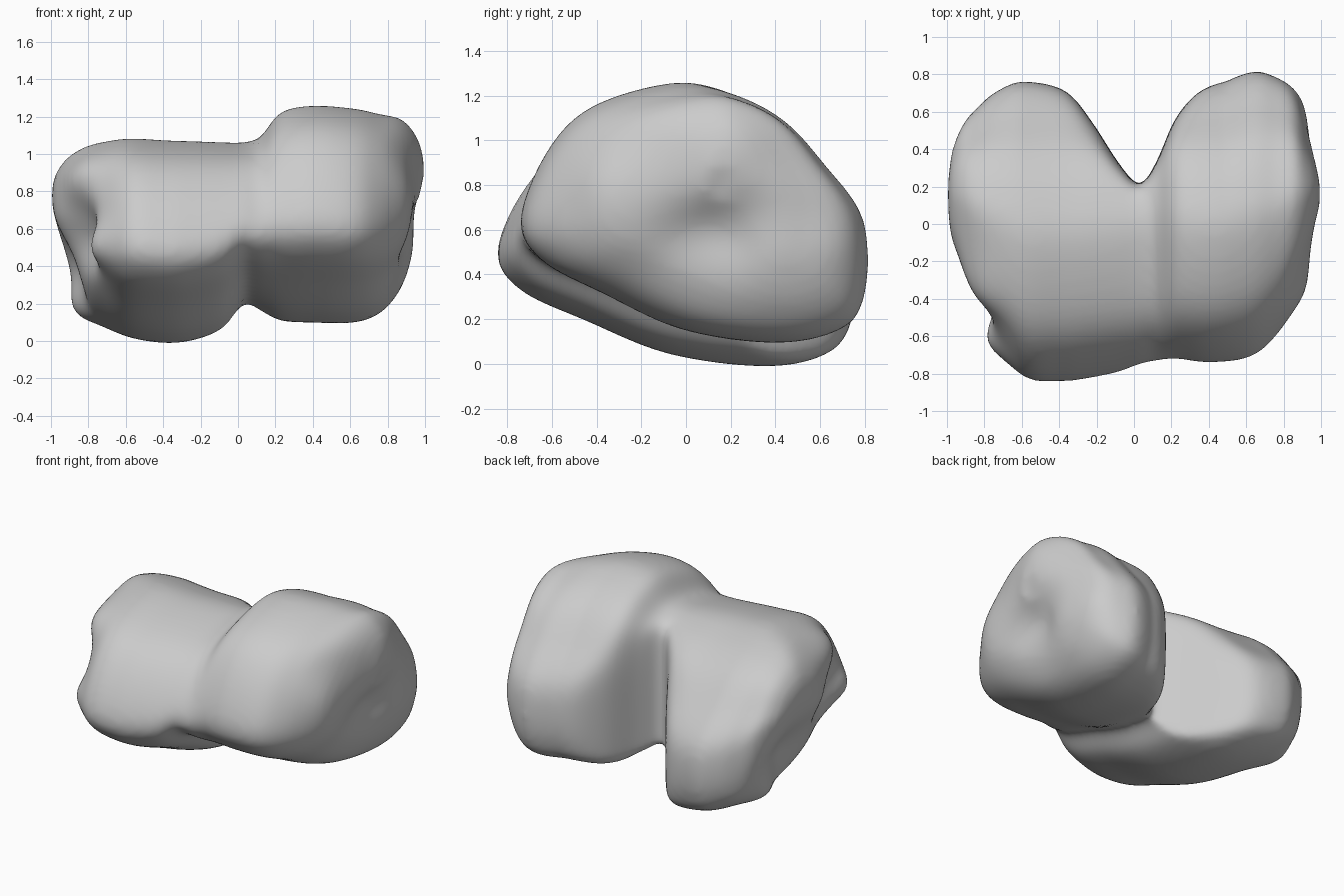
import bpy
import bmesh
from math import exp, log
from mathutils import Vector

cube = bpy.data.objects.get("Cube")
if cube:
    bpy.data.objects.remove(cube, do_unlink=True)

# Cross-section outline, as fractions of its depth (y) and height (z)
OUTLINE = [(0, .47), (.08, .74), (.21, .91), (.44, 1), (.6, .965), (.74, .86),
           (.86, .68), (.97, .5), (1, .34), (.985, .17), (.92, .05), (.74, -.01),
           (.47, .04), (.24, .18), (.06, .31)]

# Stations across the body: x, front y, back y, bottom z, top z
STATIONS = [(-1, .08, .28, .64, .78), (-.98, -.08, .42, .54, .88),
            (-.92, -.27, .57, .38, .97), (-.83, -.46, .67, .18, 1.03),
            (-.73, -.64, .75, .1, 1.06), (-.58, -.82, .8, .03, 1.08),
            (-.38, -.84, .71, 0, 1.07), (-.22, -.82, .49, .02, 1.065),
            (-.08, -.79, .27, .08, 1.06), (.03, -.75, .16, .2, 1.06),
            (.12, -.73, .28, .17, 1.09), (.23, -.72, .53, .12, 1.22),
            (.4, -.74, .74, .11, 1.255), (.62, -.71, .85, .11, 1.24),
            (.76, -.59, .82, .16, 1.21), (.86, -.39, .73, .27, 1.19),
            (.93, -.18, .54, .42, 1.13), (.98, .02, .36, .58, 1.03),
            (1, .08, .26, .7, .9)]

# Local swellings and hollows: centre, radius, push
DETAILS = [((-.82, .36, .22), .14, (-.06, 0, -.02)),   # low knob on right end
           ((-.84, -.34, .56), .18, (.14, .02, 0)),    # hollow behind right front lip
           ((-.9, .2, .42), .22, (.09, 0, 0)),         # hollow above the knob
           ((-.72, -.64, .5), .12, (-.06, 0, 0)),      # right front lip
           ((-.85, -.33, .92), .17, (-.04, -.05, 0)),  # upper front corner, right
           ((.92, .2, .62), .17, (-.1, 0, 0)),         # hollow in left end
           ((.92, 0, .6), .15, (-.04, 0, 0)),          # shallow end of that hollow
           ((.9, .15, .4), .2, (-.02, 0, 0)),          # flat below that hollow
           ((.86, .62, .52), .14, (.02, .01, 0)),      # back bump on left end
           ((.83, -.32, .8), .17, (.03, -.03, 0)),     # upper front corner, left
           ((.85, -.35, .55), .18, (.03, 0, 0))]       # front bump on left end

DEPTH = .8  # back of the lobes, before the cleft is cut
ROUND = .09  # softness of the cleft's rim


def spline(a, b, c, d, t):
    """Catmull-Rom blend between b and c."""
    return tuple(q + t / 2 * (r - p + t * (2 * p - 5 * q + 4 * r - s
                 + t * (3 * (q - r) + s - p)))
                 for p, q, r, s in zip(a, b, c, d))


def smooth_path(points, steps, closed):
    n = len(points)
    pick = (lambda i: points[i % n]) if closed else (lambda i: points[min(max(i, 0), n - 1)])
    path = [spline(pick(i - 1), pick(i), pick(i + 1), pick(i + 2), k / steps)
            for i in range(n if closed else n - 1) for k in range(steps)]
    return path if closed else path + [points[-1]]


def section(x, front, back, low, high):
    """One ring; between the lobes its back is cut off as a steep wall."""
    full = max(back, DEPTH) if -.58 < x < .62 else back
    # Rounding scaled so that the rim ends at the given back
    soft = ROUND * min(1, (back - front) / DEPTH)
    limit = back + soft * .6
    ring = []
    for u, v in outline:
        y = front + u * (full - front)
        y = limit - soft * log(1 + exp((limit - y) / soft))
        ring.append(bm.verts.new((x, y, low + v * (high - low))))
    return ring


# Loft the two joined lobes
bm = bmesh.new()
outline = smooth_path(OUTLINE, 6, True)
rings = [section(*station) for station in smooth_path(STATIONS, 5, False)]
count = len(outline)
for first, second in zip(rings, rings[1:]):
    for i in range(count):
        j = (i + 1) % count
        bm.faces.new((first[i], first[j], second[j], second[i]))
bm.faces.new(rings[0])
bm.faces.new(rings[-1])
bmesh.ops.recalc_face_normals(bm, faces=bm.faces)

# Press in the hollows and raise the bumps
for vert in bm.verts:
    shift = Vector()
    for centre, radius, push in DETAILS:
        distance = (vert.co - Vector(centre)).length / radius
        shift += Vector(push) * exp(-distance * distance)
    vert.co += shift

mesh = bpy.data.meshes.new("two_lobed_body")
bm.to_mesh(mesh)
bm.free()
body = bpy.data.objects.new("two_lobed_body", mesh)
bpy.context.collection.objects.link(body)

# Even out the surface
remesh = body.modifiers.new("even_surface", 'REMESH')
remesh.mode = 'VOXEL'
remesh.voxel_size = .022
remesh.use_smooth_shade = True
soften = body.modifiers.new("soften", 'SMOOTH')
soften.factor = .5
soften.iterations = 8

# Plain grey finish
grey = bpy.data.materials.new("light_grey")
grey.use_nodes = True
colour = (.6, .6, .6, 1)
grey.diffuse_color = colour
grey.node_tree.nodes["Principled BSDF"].inputs["Base Color"].default_value = colour
mesh.materials.append(grey)
for face in mesh.polygons:
    face.use_smooth = True
